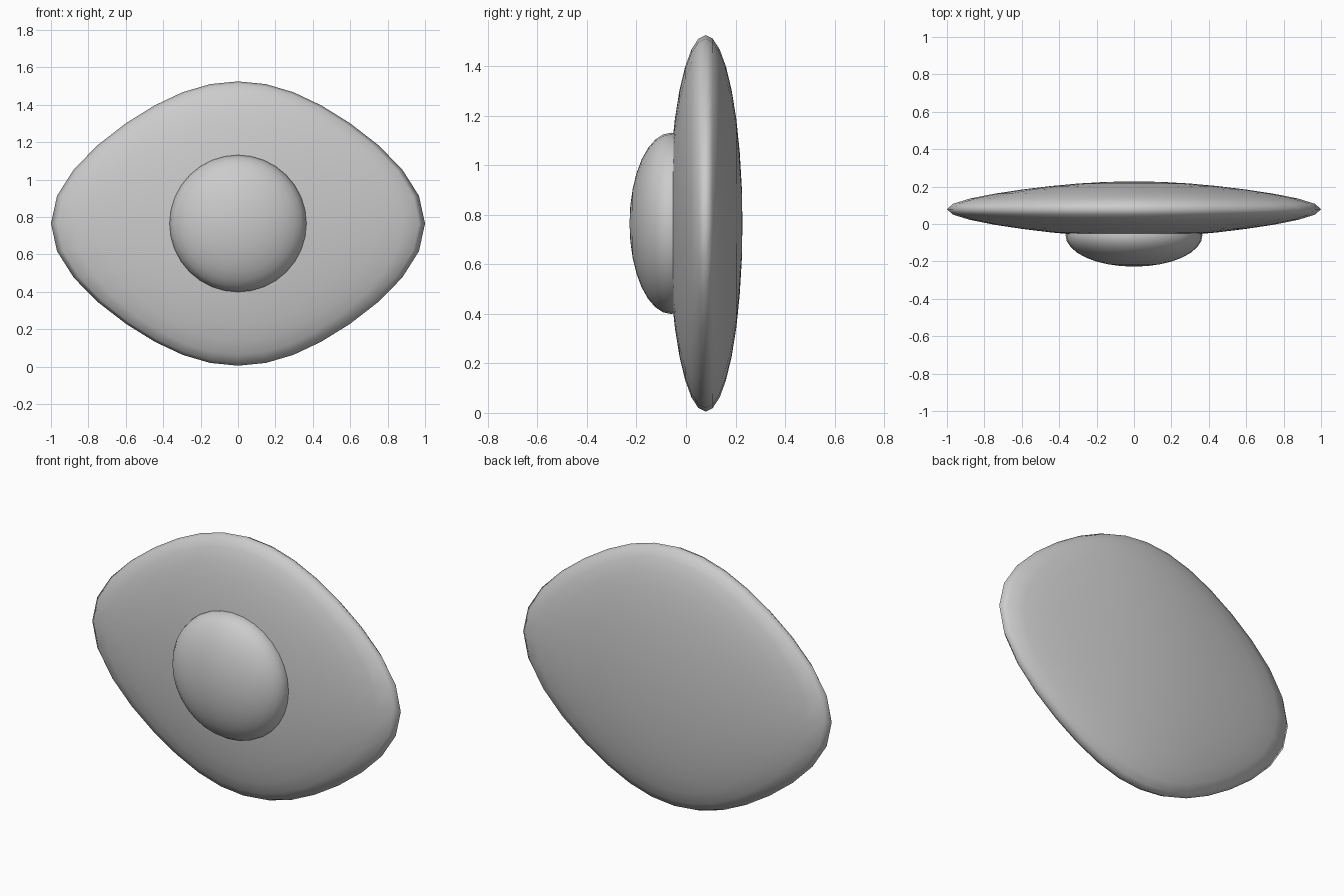
import bpy
from math import pi

if "Cube" in bpy.data.objects:
    bpy.data.objects.remove(bpy.data.objects["Cube"])


def ball(name, centre, radii, pinch=0.0):
    """Smooth ellipsoid with poles on the y axis; pinch draws the sides out to tips."""
    bpy.ops.mesh.primitive_uv_sphere_add(segments=32, ring_count=16, radius=1)
    ob = bpy.context.object
    ob.name = name
    for v in ob.data.vertices:
        x, y, z = v.co.x, -v.co.z, v.co.y
        x *= 1 - pinch + pinch * abs(x) ** 3
        v.co = (x * radii[0], y * radii[1], z * radii[2])
    ob.location = centre
    bpy.ops.object.shade_smooth()
    return ob


# Flat almond-shaped body
ball("eye_white", (0, 0.079, 0.765), (1.0, 0.149, 0.76), pinch=0.24)

# Domed iris bulging from the front
ball("iris", (0, -0.06, 0.765), (0.366, 0.168, 0.366))
